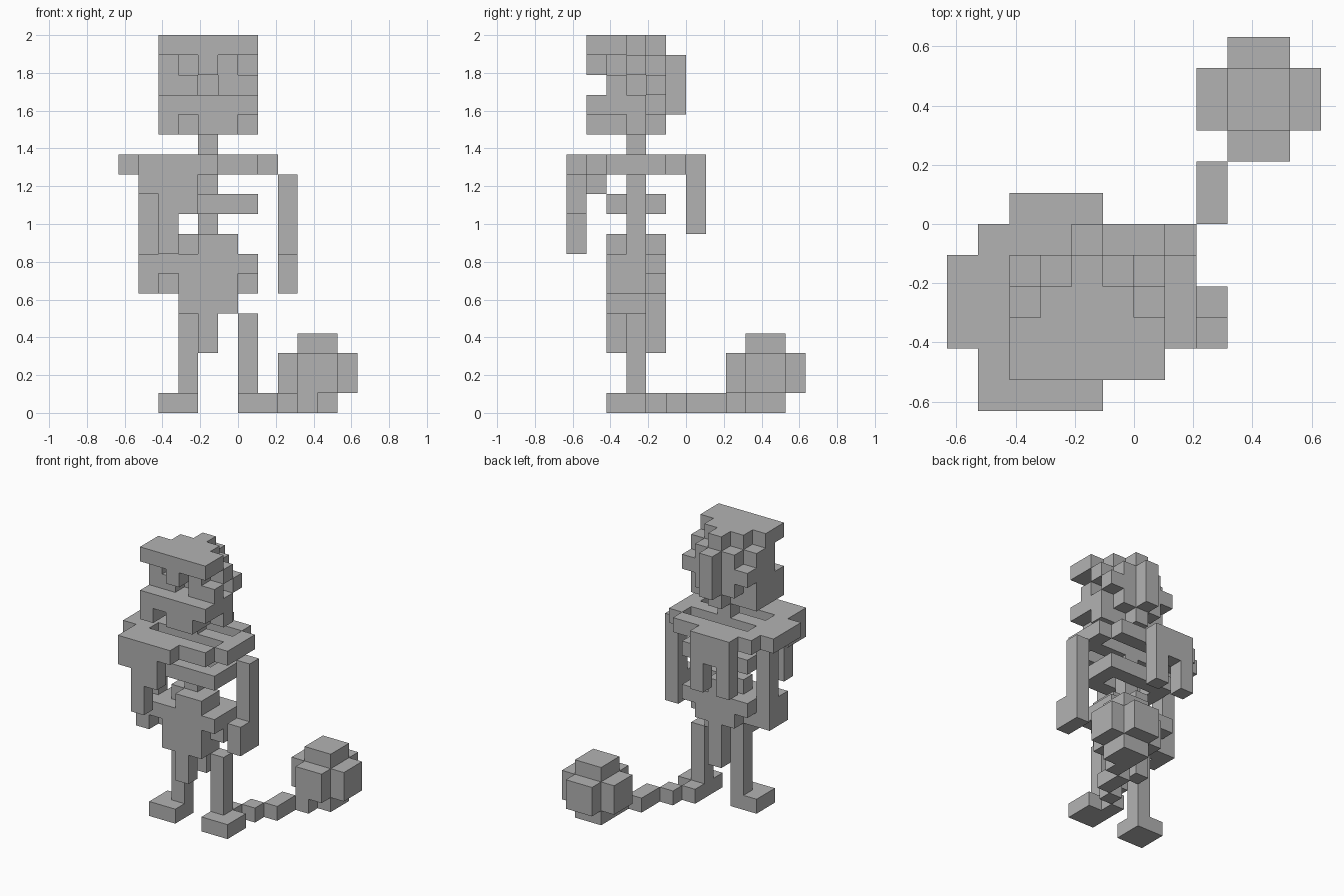
import bpy
import bmesh
from mathutils import Vector

UNIT = 2 / 19  # edge length of one block

default_cube = bpy.data.objects.get("Cube")
if default_cube:
    bpy.data.objects.remove(default_cube, do_unlink=True)

# One grey for the whole figure
grey = bpy.data.materials.new("plain grey")
grey.use_nodes = True
grey_colour = (0.448, 0.448, 0.448, 1)
grey.diffuse_color = grey_colour
grey.node_tree.nodes["Principled BSDF"].inputs["Base Color"].default_value = grey_colour

DIRECTIONS = [Vector(step) for step in
              ((1, 0, 0), (-1, 0, 0), (0, 1, 0), (0, -1, 0), (0, 0, 1), (0, 0, -1))]


def block(x, y, z):
    """All grid cells inside the given (start, end) ranges."""
    return {(i, j, k) for i in range(*x) for j in range(*y) for k in range(*z)}


def mirror(cells):
    """Cells plus their reflection across the spine of the figure."""
    return cells | {(-3 - i, j, k) for i, j, k in cells}


def build(name, cells):
    """Turn grid cells into one mesh that has only its outer faces."""
    bm = bmesh.new()
    corners = {}
    for cell in sorted(cells):
        centre = Vector(cell) + Vector((0.5, 0.5, 0.5))
        for normal in DIRECTIONS:
            neighbour = tuple(int(c + n) for c, n in zip(cell, normal))
            if neighbour in cells:
                continue
            side = Vector((normal.y, normal.z, normal.x))
            up = normal.cross(side)
            face = []
            for a, b in ((-1, -1), (1, -1), (1, 1), (-1, 1)):
                point = centre + (normal + a * side + b * up) / 2
                key = tuple(round(c) for c in point)
                if key not in corners:
                    corners[key] = bm.verts.new(Vector(key) * UNIT)
                face.append(corners[key])
            bm.faces.new(face)
    # Join neighbouring squares into large flat faces
    bmesh.ops.dissolve_limit(bm, angle_limit=0.01, verts=bm.verts[:], edges=bm.edges[:])
    mesh = bpy.data.meshes.new(name)
    bm.to_mesh(mesh)
    bm.free()
    mesh.materials.append(grey)
    obj = bpy.data.objects.new(name, mesh)
    bpy.context.collection.objects.link(obj)


# Grid spans shared by several parts
SPINE_X = (-2, -1)
SPINE_Y = (-3, -2)
WIDE = (-4, 1)
NARROW = (-3, 0)
DEEP = (-4, -1)
FRONT = (-4, -3)
BACK = (-2, -1)

# Skull: stepped crown, overhanging brow, jaw and rounded back
skull = block(WIDE, (-5, -3), (14, 19))
skull |= block(WIDE, SPINE_Y, (14, 18))
skull |= block(NARROW, SPINE_Y, (18, 19))
skull |= block(NARROW, BACK, (15, 18))
skull |= block(WIDE, BACK, (16, 17))
skull |= block(SPINE_X, BACK, (14, 19))
skull |= block(SPINE_X, (-1, 0), (15, 18))
# Recessed face that leaves the bridge between the eyes
skull -= block(WIDE, (-5, -4), (16, 18))
skull |= block(SPINE_X, (-5, -4), (17, 18))
# Eye sockets, nose, gaps between teeth and temples
skull -= mirror(block((-3, -2), FRONT, (17, 18)))
skull -= block(SPINE_X, FRONT, (16, 17))
skull -= mirror(block((-3, -2), (-5, -3), (14, 15)))
skull -= mirror(block((0, 1), SPINE_Y, (16, 17)))
build("skull", skull)

build("spine", block(SPINE_X, SPINE_Y, (9, 14)))

# Upper rib ring with a crossbar between the shoulders
upper_ribs = block((-5, 2), DEEP, (12, 13)) | block(WIDE, (-5, 0), (12, 13))
upper_ribs -= block(WIDE, FRONT, (12, 13)) | block(WIDE, BACK, (12, 13))

# Torn cloth over one shoulder, hanging at front and back
cloth = block((-6, -5), DEEP, (12, 13))
cloth |= block((-5, -4), (-6, 0), (12, 13))
cloth |= block((-5, -4), (-6, -4), (11, 13))
for left, bottom in ((-4, 8), (-3, 10), (-2, 12)):
    cloth |= block((left, left + 1), (-6, -5), (bottom, 13))
for left, bottom in ((-4, 9), (-3, 11), (-2, 9)):
    cloth |= block((left, left + 1), (0, 1), (bottom, 13))
build("upper_ribs_and_shoulder_cloth", upper_ribs | cloth)

lower_ribs = block(WIDE, DEEP, (10, 11)) - block(NARROW, SPINE_Y, (10, 11))
build("lower_ribs", lower_ribs)

# Arms with hands pointing forward
arm = block((2, 3), SPINE_Y, (6, 12)) | block((2, 3), FRONT, (6, 8))
build("arms", mirror(arm))

# Pelvis narrowing downwards, with hanging loincloth strips
pelvis = block(WIDE, DEEP, (7, 8))
pelvis |= block(WIDE, SPINE_Y, (6, 7))
pelvis |= block(NARROW, DEEP, (6, 7))
pelvis |= block(NARROW, (-4, -2), (5, 6))
pelvis |= block(SPINE_X, DEEP, (5, 9))
pelvis |= block(NARROW, SPINE_Y, (8, 9))
pelvis |= block((-1, 0), FRONT, (8, 9))
build("pelvis", pelvis)
build("loincloth_front", block(SPINE_X, FRONT, (3, 5)))
build("loincloth_back", block(SPINE_X, BACK, (3, 5)))

# Legs with feet turned outwards
leg = block((0, 1), SPINE_Y, (0, 5)) | block((0, 2), (-4, -2), (0, 1))
build("legs", mirror(leg))

# Chain links from the foot to the heavy ball
links = (("first", (0, 1), BACK), ("second", (1, 2), (-1, 0)),
         ("third", (2, 3), (0, 2)), ("fourth", (3, 4), (2, 3)))
for order, x, y in links:
    build(order + "_chain_link", block(x, y, (0, 1)))

ball = block((2, 6), (3, 5), (1, 3)) | block((3, 5), (2, 6), (1, 3))
ball |= block((3, 5), (3, 5), (0, 4))
build("ball", ball)
